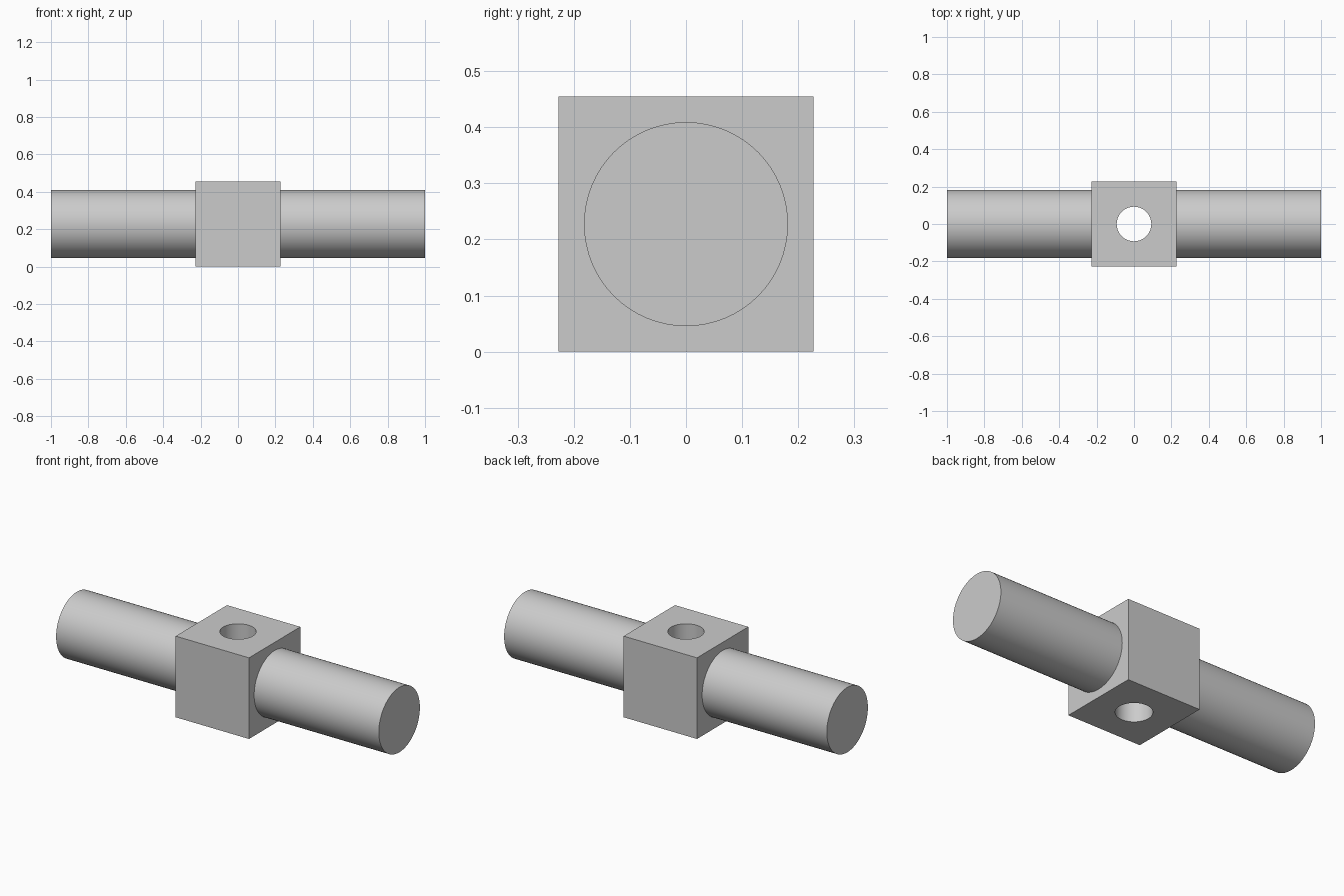
import bpy
import math

cube = bpy.data.objects.get("Cube")
if cube:
    bpy.data.objects.remove(cube, do_unlink=True)

SIDE = 0.4545        # block edge length
MID = SIDE / 2       # height of the rod axis
ROD_R = 0.1818
HOLE_R = 0.0925
EMBED = 0.02         # how far each rod sinks into the block

grey = bpy.data.materials.new("plain_grey")
grey.use_nodes = True
grey.diffuse_color = (0.6, 0.6, 0.6, 1)
grey.node_tree.nodes["Principled BSDF"].inputs["Base Color"].default_value = (0.6, 0.6, 0.6, 1)


def cylinder(name, radius, depth, location, rotation=(0, 0, 0)):
    bpy.ops.mesh.primitive_cylinder_add(vertices=64, radius=radius, depth=depth,
                                        location=location, rotation=rotation)
    obj = bpy.context.object
    obj.name = name
    return obj


def finish(obj):
    bpy.ops.object.select_all(action="DESELECT")
    obj.select_set(True)
    bpy.context.view_layer.objects.active = obj
    obj.data.materials.clear()
    obj.data.materials.append(grey)
    bpy.ops.object.shade_smooth_by_angle(angle=math.radians(30))


# Central block with a vertical through hole
cutter = cylinder("hole_cutter", HOLE_R, SIDE * 2, (0, 0, MID))
cutter.hide_render = True
bpy.ops.mesh.primitive_cube_add(size=SIDE, location=(0, 0, MID))
block = bpy.context.object
block.name = "center_block"
cut = block.modifiers.new("through_hole", "BOOLEAN")
cut.operation = "DIFFERENCE"
cut.solver = "EXACT"
cut.object = cutter
bpy.ops.object.modifier_apply(modifier=cut.name)
bpy.data.objects.remove(cutter, do_unlink=True)
finish(block)

# Round rods on both sides
inner = MID - EMBED
for name, side in (("left_rod", 1), ("right_rod", -1)):
    rod = cylinder(name, ROD_R, 1 - inner, (side * (1 + inner) / 2, 0, MID),
                   (0, math.pi / 2, 0))
    finish(rod)
